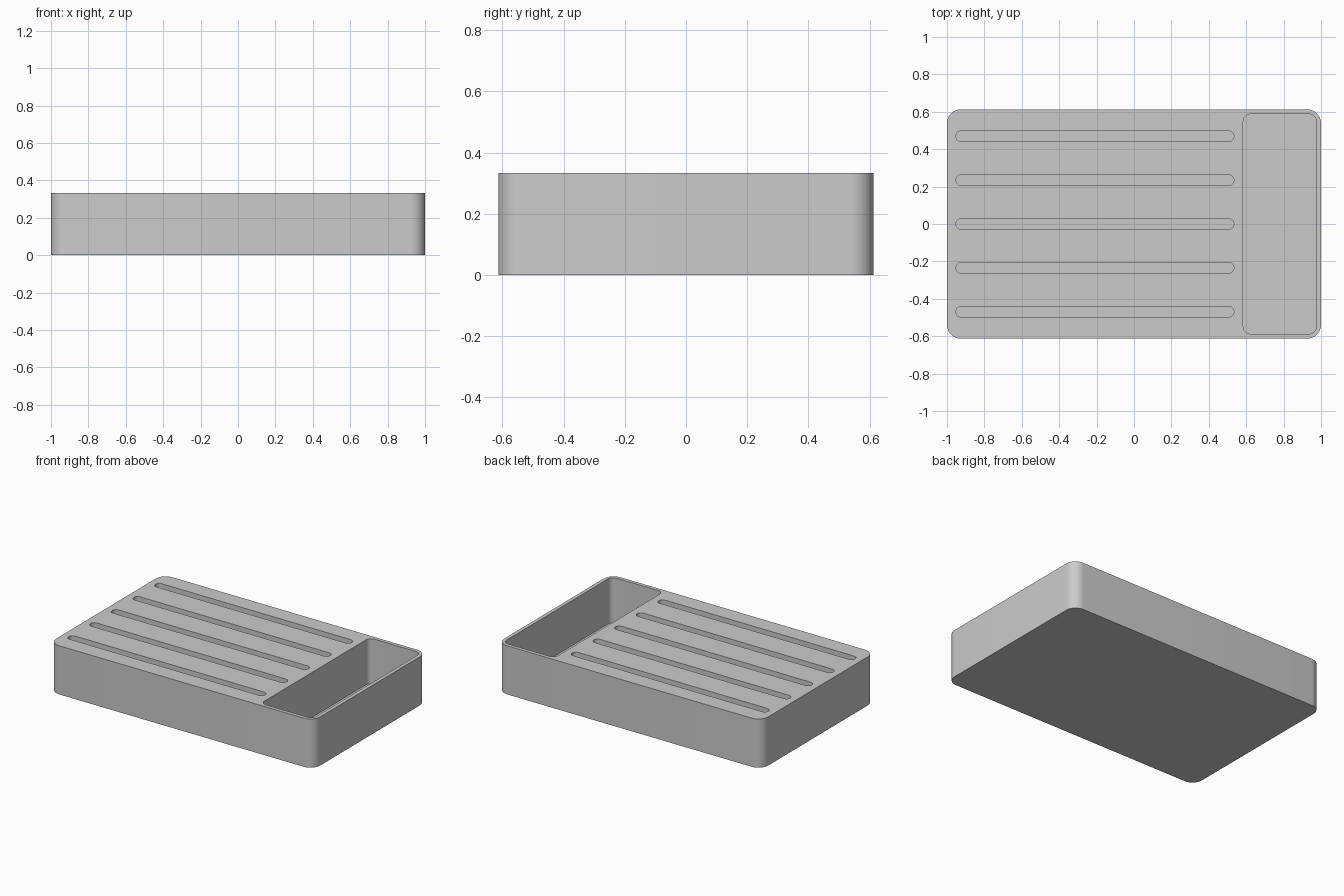
import bpy
import bmesh
from math import cos, sin, pi

cube = bpy.data.objects.get("Cube")
if cube:
    bpy.data.objects.remove(cube, do_unlink=True)

HEIGHT = 0.333
WIDTH = 1.226
WALL = 0.025
SLOT_DEPTH = 0.07

grey = bpy.data.materials.new("light_grey")
grey.use_nodes = True
colour = (0.6, 0.6, 0.6, 1)
grey.diffuse_color = colour
grey.node_tree.nodes["Principled BSDF"].inputs["Base Color"].default_value = colour


def rounded_block(bm, x0, x1, y0, y1, z0, z1, radius, steps=12):
    """Add a closed upright block with rounded vertical edges."""
    corners = [(x1 - radius, y1 - radius), (x0 + radius, y1 - radius),
               (x0 + radius, y0 + radius), (x1 - radius, y0 + radius)]
    outline = []
    for quarter, (cx, cy) in enumerate(corners):
        for i in range(steps + 1):
            a = (quarter + i / steps) * pi / 2
            outline.append((cx + radius * cos(a), cy + radius * sin(a)))
    low = [bm.verts.new((x, y, z0)) for x, y in outline]
    high = [bm.verts.new((x, y, z1)) for x, y in outline]
    bm.faces.new(low[::-1])
    bm.faces.new(high)
    for i in range(len(low)):
        j = (i + 1) % len(low)
        bm.faces.new((low[i], low[j], high[j], high[i]))


def finish(name, bm):
    mesh = bpy.data.meshes.new(name)
    bm.to_mesh(mesh)
    bm.free()
    mesh.materials.append(grey)
    obj = bpy.data.objects.new(name, mesh)
    bpy.context.collection.objects.link(obj)
    return obj


# Tray body
bm = bmesh.new()
rounded_block(bm, -1, 1, -WIDTH / 2, WIDTH / 2, 0, HEIGHT, 0.075)
tray = finish("tray_body", bm)

# Deep compartment and the row of long round-ended slots
bm = bmesh.new()
rounded_block(bm, 0.584, 1 - WALL, WALL - WIDTH / 2, WIDTH / 2 - WALL,
              WALL, HEIGHT + 0.1, 0.04)
for row in range(-2, 3):
    y = row * 0.2345
    rounded_block(bm, -0.952, 0.534, y - 0.0285, y + 0.0285,
                  HEIGHT - SLOT_DEPTH, HEIGHT + 0.1, 0.028)
cutter = finish("recess_cutter", bm)
cutter.hide_render = True

# Cut the recesses
cut = tray.modifiers.new("recesses", 'BOOLEAN')
cut.operation = 'DIFFERENCE'
cut.solver = 'EXACT'
cut.object = cutter
bpy.ops.object.select_all(action='DESELECT')
bpy.context.view_layer.objects.active = tray
tray.select_set(True)
bpy.ops.object.modifier_apply(modifier=cut.name)
bpy.data.objects.remove(cutter, do_unlink=True)
bpy.ops.object.shade_smooth_by_angle(angle=pi / 6)
